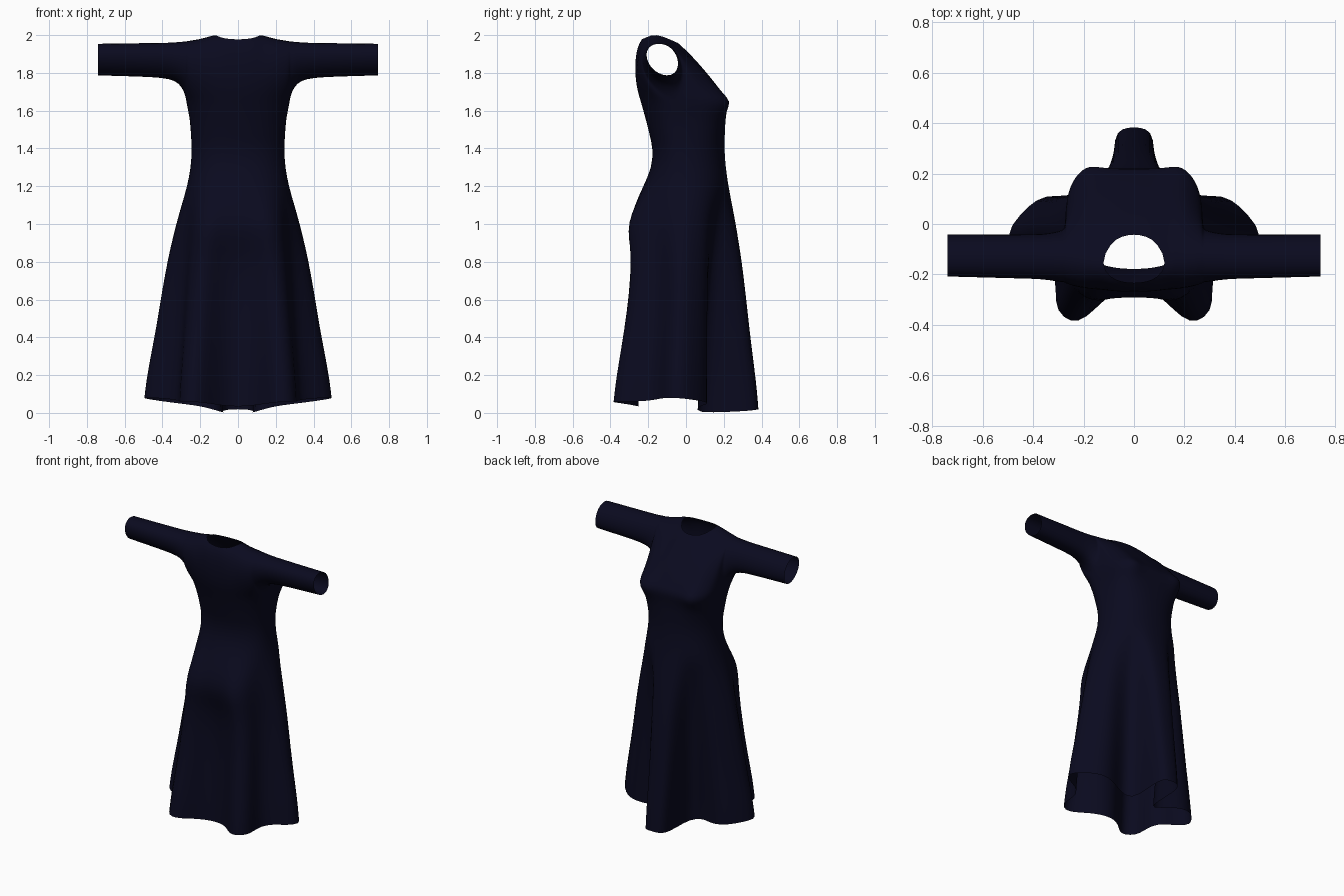
import bpy
import bmesh
from math import sin, sqrt, exp, pi
from mathutils import Vector

old = bpy.data.objects.get("Cube")
if old:
    bpy.data.objects.remove(old, do_unlink=True)


def track(keys, t):
    """Linear interpolation through rows of (t, values...)."""
    keys = sorted(keys)
    if t <= keys[0][0]:
        return keys[0][1:]
    for a, b in zip(keys, keys[1:]):
        if t <= b[0]:
            f = (t - a[0]) / (b[0] - a[0])
            return [p + (q - p) * f for p, q in zip(a[1:], b[1:])]
    return keys[-1][1:]


def bezier(a, b, c, d, t):
    s = 1 - t
    return a * s**3 + b * 3 * s * s * t + c * 3 * s * t * t + d * t**3


STEPS = 10                      # columns from centre line to side seam
BUST_Z, HIP_Z = 1.65, 1.2

# Bodice: height, half width, front y, back y, side seam y, front squareness
BODICE = [
    (1.65, .275, .225, -.24, -.06, 4.2),
    (1.55, .255, .208, -.212, -.04, 3),
    (1.4, .245, .203, -.175, -.01, 2.3),
    (1.3, .25, .21, -.18, 0, 2.2),
    (1.2, .27, .225, -.205, 0, 2.2),
]

# Hem folds on one half, from the bust side round to the other side
HEM = [
    (0, .385, .02), (.05, .38, .018), (.08, .345, .012), (.08, .23, .005),
    (.072, .055, 0), (.17, .06, .03), (.23, .09, .04), (.31, .12, .05),
    (.39, .1, .06), (.455, .035, .07), (.515, -.045, .08), (.46, -.11, .08),
    (.37, -.14, .075), (.315, -.19, .065), (.31, -.27, .06),
    (.31, -.345, .06), (.25, -.395, .06), (.19, -.375, .055),
    (.12, -.3, .045), (.05, -.255, .035), (0, -.25, .035),
]

# Skirt: height, how far the section has opened towards the hem shape
FLARE = [(1.1, .12), (1, .24), (.9, .34), (.8, .44), (.6, .59), (.4, .72),
         (.2, .88), (.1, .95), (0, 1)]

# Yoke and sleeve sections: x, then ridge, upper and lower handles as (y, z)
YOKE_FRONT = [
    (0, -.04, 1.957, .05, 1.88, .17, 1.73),
    (.125, -.16, 2.01, .03, 1.92, .16, 1.73),
    (.2, -.15, 1.987, .02, 1.935, .12, 1.74),
    (.275, -.14, 1.972, -.01, 1.96, .02, 1.73),
    (.36, -.145, 1.963, -.025, 1.965, -.003, 1.77),
    (.74, -.15, 1.957, -.035, 1.965, .003, 1.785),
]
YOKE_BACK = [
    (0, -.235, 1.977, -.28, 1.92, -.28, 1.75),
    (.125, -.16, 2.01, -.285, 1.98, -.28, 1.77),
    (.2, -.15, 1.987, -.295, 1.97, -.275, 1.77),
    (.275, -.14, 1.972, -.29, 1.965, -.26, 1.73),
    (.36, -.145, 1.963, -.275, 1.955, -.225, 1.77),
    (.74, -.15, 1.957, -.255, 1.95, -.215, 1.795),
]
# Sleeve underside: x, y, z
UNDERARM = [(.275, -.06, 1.65), (.285, -.08, 1.69), (.31, -.095, 1.74),
            (.36, -.1, 1.765), (.45, -.1, 1.775), (.74, -.1, 1.783)]
SLEEVE_X = [.285, .31, .36, .45, .6, .74]


def body_ring(z):
    """Half section of the body, front centre to back centre."""
    w, front, back, side, square = track(BODICE, z)
    ring = []
    for i in range(2 * STEPS + 1):
        u = sin(pi / 2 * min(i, 2 * STEPS - i) / STEPS)
        n = square if i < STEPS else 2.3
        depth = max(0, 1 - u**n) ** (1 / n)
        y = side + ((front if i < STEPS else back) - side) * depth
        if i < STEPS:
            y += .028 * exp(-((u * w - .19) / .06) ** 2 - ((z - BUST_Z) / .08) ** 2)
        ring.append(Vector((u * w, y, z)))
    return ring


def skirt_ring(z, flare):
    """Half section of the skirt, opening from the hips into folds."""
    ring = []
    bump = .085 * exp(-((z - 1) / .17) ** 2)
    for i, (p, h) in enumerate(zip(body_ring(HIP_Z), HEM)):
        q = p.lerp(Vector(h), flare)
        q.z = HIP_Z + (h[2] - HIP_Z) * (HIP_Z - z) / HIP_Z
        if i > STEPS:
            q.y -= bump * sin(pi / 2 * (i - STEPS) / STEPS)
        ring.append(q)
    return ring


def section(keys, foot, neck=None):
    """Column of points from shoulder ridge or neckline down to a foot."""
    x = foot.x
    v = track(keys, x)
    top = Vector((x, v[0], v[1]))
    if neck is not None:        # rounded neckline
        a, b = keys[0], keys[1]
        top = Vector((x, a[1], a[2])).lerp(Vector((x, b[1], b[2])), neck)
        top.x *= 1.09
    c1, c2 = Vector((x, v[2], v[3])), Vector((x, v[4], v[5]))
    return [bezier(top, c1, c2, foot, k / 7) for k in range(8)]


bm = bmesh.new()


def loft(rows):
    grid = [[bm.verts.new(p) for p in row] for row in rows]
    for a, b in zip(grid, grid[1:]):
        for j in range(len(a) - 1):
            bm.faces.new((a[j], a[j + 1], b[j + 1], b[j]))


# Bodice and skirt
rows = [body_ring(z) for z in (1.65, 1.6, 1.55, 1.47, 1.4, 1.3)]
loft(rows + [skirt_ring(z, f) for z, f in [(HIP_Z, 0)] + FLARE])

# Yoke and sleeve, front and back sheets
for keys, bust in ((YOKE_FRONT, rows[0][:STEPS + 1]),
                   (YOKE_BACK, rows[0][:STEPS - 1:-1])):
    columns = []
    neck_x = bust[3].x
    for i, foot in enumerate(bust):
        neck = 1 - sqrt(max(0, 1 - (foot.x / neck_x) ** 2)) if i <= 3 else None
        columns.append(section(keys, foot, neck))
    for x in SLEEVE_X:
        columns.append(section(keys, Vector((x, *track(UNDERARM, x)))))
    loft(columns)

bmesh.ops.remove_doubles(bm, verts=bm.verts, dist=.0005)
bmesh.ops.recalc_face_normals(bm, faces=bm.faces)
outer = max(bm.faces, key=lambda f: f.calc_center_median().y)
if outer.normal.y < 0:
    bmesh.ops.reverse_faces(bm, faces=bm.faces)

mesh = bpy.data.meshes.new("dress")
bm.to_mesh(mesh)
bm.free()
dress = bpy.data.objects.new("dress", mesh)
bpy.context.collection.objects.link(dress)

# Dark navy cloth
cloth = bpy.data.materials.new("dark_navy_cloth")
cloth.use_nodes = True
navy = (.003, .003, .0135, 1)
cloth.diffuse_color = navy
cloth.node_tree.nodes["Principled BSDF"].inputs["Base Color"].default_value = navy
mesh.materials.append(cloth)

# Other half and smoothing
mirror = dress.modifiers.new("mirror", "MIRROR")
mirror.use_clip = True
smooth = dress.modifiers.new("smooth", "SUBSURF")
smooth.levels = smooth.render_levels = 1
for face in mesh.polygons:
    face.use_smooth = True
